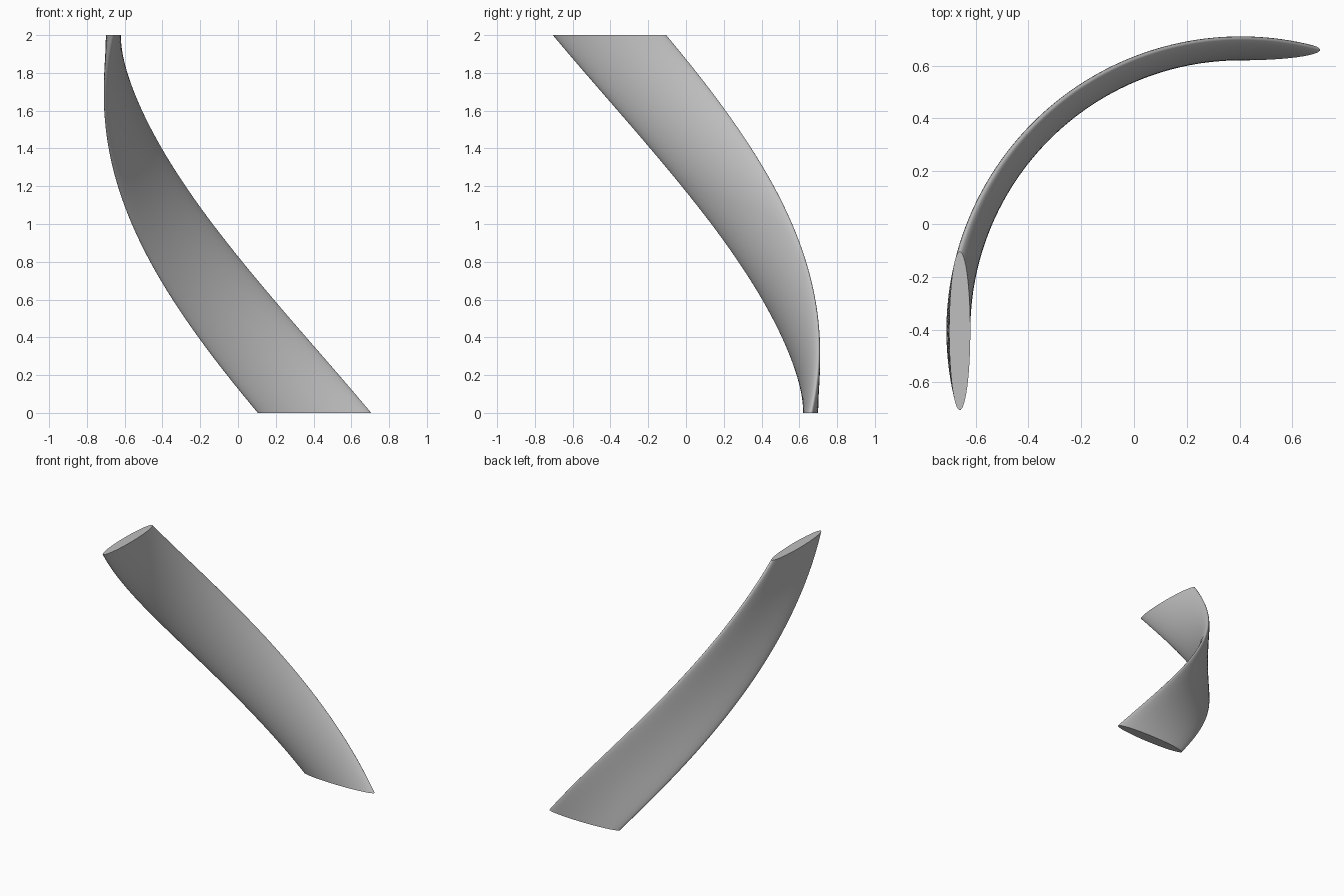
import bpy
import bmesh
from math import cos, sin, pi, radians
from mathutils import Matrix, Vector

cube = bpy.data.objects.get("Cube")
if cube:
    bpy.data.objects.remove(cube, do_unlink=True)

# Plain grey material
grey = bpy.data.materials.new("plain_grey")
grey.use_nodes = True
colour = (0.52, 0.52, 0.52, 1)
grey.diffuse_color = colour
grey.node_tree.nodes["Principled BSDF"].inputs["Base Color"].default_value = colour

SIDES, LAYERS = 64, 64
HEIGHT, TWIST = 2.0, pi / 2
AXIS = Vector((0.405, -0.405, 0))   # vertical axis of the twist
RADIUS = 1.065                      # distance from axis to section centre
HALF_LENGTH, HALF_WIDTH = 0.30, 0.04

# Elliptical section, lifted and turned about the axis layer by layer
section = [Vector((HALF_LENGTH * cos(a), RADIUS + HALF_WIDTH * sin(a), 0))
           for a in (2 * pi * i / SIDES for i in range(SIDES))]
bm = bmesh.new()
rings = []
for layer in range(LAYERS + 1):
    t = layer / LAYERS
    place = (Matrix.Translation(AXIS + Vector((0, 0, HEIGHT * t)))
             @ Matrix.Rotation(TWIST * t, 4, "Z"))
    rings.append([bm.verts.new(place @ p) for p in section])

# Skin between the layers, then the flat ends
for low, high in zip(rings, rings[1:]):
    for i in range(SIDES):
        j = (i + 1) % SIDES
        bm.faces.new((low[i], low[j], high[j], high[i]))
bm.faces.new(rings[0][::-1])
bm.faces.new(rings[-1])

mesh = bpy.data.meshes.new("twisted_blade")
bm.to_mesh(mesh)
bm.free()
mesh.materials.append(grey)
blade = bpy.data.objects.new("twisted_blade", mesh)
bpy.context.collection.objects.link(blade)

# Smooth skin with crisp end edges
bpy.ops.object.select_all(action="DESELECT")
blade.select_set(True)
bpy.context.view_layer.objects.active = blade
bpy.ops.object.shade_smooth_by_angle(angle=radians(35))
